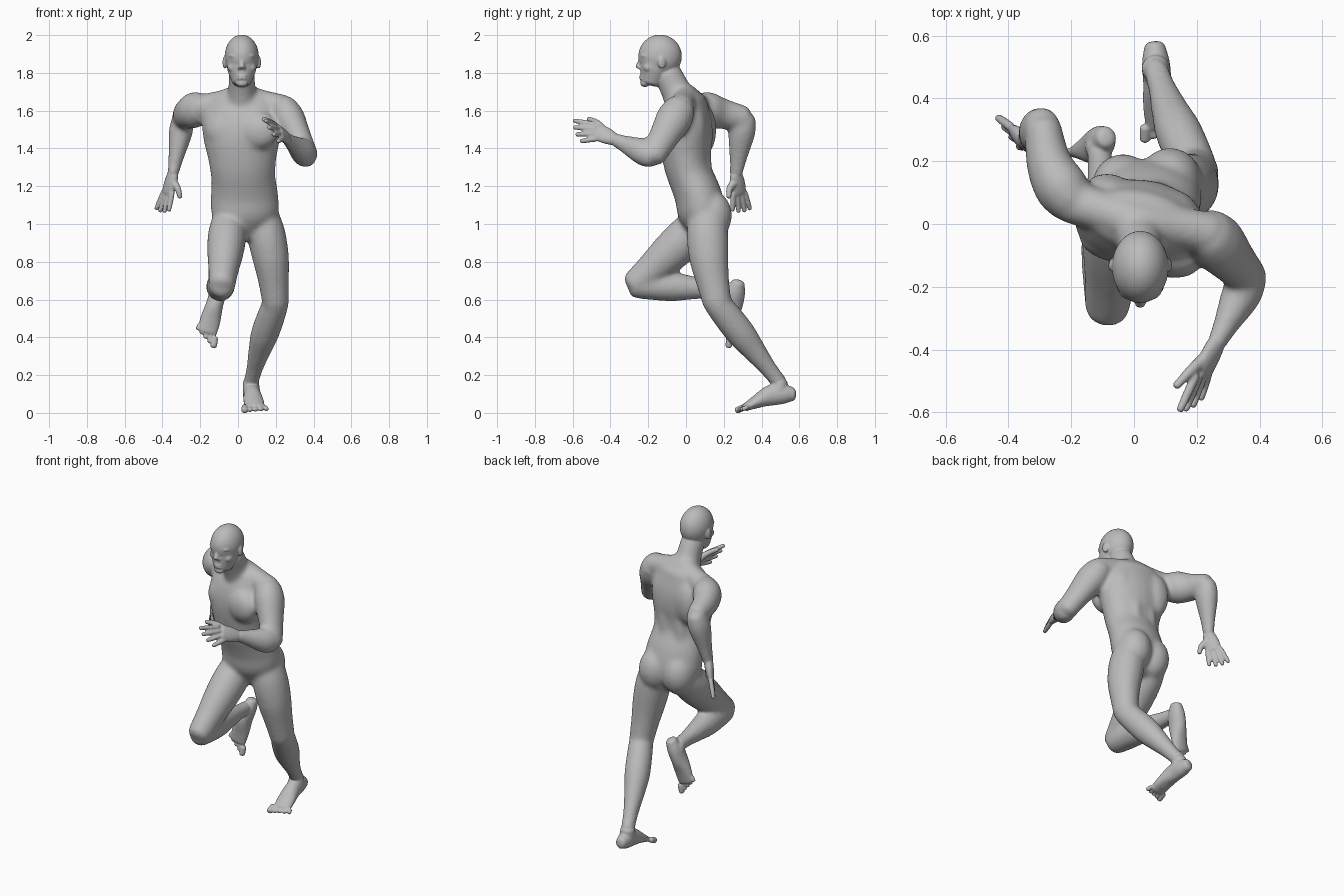
import bpy, bmesh, math
from mathutils import Vector, Matrix

if "Cube" in bpy.data.objects:
    bpy.data.objects.remove(bpy.data.objects["Cube"], do_unlink=True)

GREY = (0.5, 0.5, 0.5, 1)
skin = bpy.data.materials.new("plain grey")
skin.use_nodes = True
skin.diffuse_color = GREY
skin.node_tree.nodes["Principled BSDF"].inputs["Base Color"].default_value = GREY


def sample(values, u):
    """Smooth value at fraction u along evenly spaced numbers or points."""
    last = len(values) - 1
    if last == 0:
        return values[0]
    i = min(int(u * last), last - 1)
    t = u * last - i
    before, start = values[max(i - 1, 0)], values[i]
    end, after = values[i + 1], values[min(i + 2, last)]
    return (start + (end - before) * (t / 2)
            + (before - start * 2.5 + end * 2 - after * 0.5) * t ** 2
            + ((start - end) * 1.5 + (after - before) * 0.5) * t ** 3)


def tube(bm, path, widths, depth=(1,), side=(1, 0, 0), twist=(0,), cap=0.6, segments=24, steps=24):
    """Round-ended tube; depth is the ratio of an oval section's depth to its width."""
    path = [Vector(p) for p in path]
    rings = []

    def add_ring(u, shrink, push):
        centre = sample(path, u)
        along = (sample(path, min(u + 0.02, 1)) - sample(path, max(u - 0.02, 0))).normalized()
        across = Matrix.Rotation(sample(twist, u), 3, 'Z') @ Vector(side)
        across = (across - along * across.dot(along)).normalized()
        other = along.cross(across)
        width = sample(widths, u)
        thick = width * sample(depth, u)
        centre = centre + along * (push * cap * min(width, thick))
        ring = []
        for k in range(segments):
            angle = math.tau * k / segments
            ring.append(bm.verts.new(centre + across * (width * shrink * math.cos(angle))
                                     + other * (thick * shrink * math.sin(angle))))
        rings.append(ring)

    bends = [math.pi / 8 * k for k in (1, 2, 3)]
    for bend in reversed(bends):
        add_ring(0, math.cos(bend), -math.sin(bend))
    for step in range(steps + 1):
        add_ring(step / steps, 1, 0)
    for bend in bends:
        add_ring(1, math.cos(bend), math.sin(bend))
    for low, high in zip(rings, rings[1:]):
        for k in range(segments):
            nxt = (k + 1) % segments
            bm.faces.new((low[k], low[nxt], high[nxt], high[k]))
    bm.faces.new(rings[0][::-1])
    bm.faces.new(rings[-1])


def ball(bm, centre, radii, yaw=0):
    place = Matrix.Translation(centre) @ Matrix.Rotation(yaw, 4, 'Z') @ Matrix.Diagonal((*radii, 1))
    bmesh.ops.create_uvsphere(bm, u_segments=48, v_segments=32, radius=1, matrix=place)


def limb(bm, start, end, widths, depth, bow=(0, 0, 0)):
    """Muscled limb between two joints, bowed at its middle."""
    tube(bm, [start, start.lerp(end, 0.5) + Vector(bow), end], widths, (depth,))


def fuse(bm, voxel, passes):
    """Merge overlapping volumes into one softened surface."""
    mesh = bpy.data.meshes.new("fused")
    bm.to_mesh(mesh)
    bm.free()
    holder = bpy.data.objects.new("fused", mesh)
    bpy.context.collection.objects.link(holder)
    merge = holder.modifiers.new("merge", 'REMESH')
    merge.mode, merge.voxel_size = 'VOXEL', voxel
    soften = holder.modifiers.new("soften", 'SMOOTH')
    soften.factor, soften.iterations = 0.5, passes
    graph = bpy.context.evaluated_depsgraph_get()
    result = bpy.data.meshes.new_from_object(holder.evaluated_get(graph))
    bpy.data.objects.remove(holder, do_unlink=True)
    return result


def hand(bm, wrist, knuckles, tips, across, inward):
    """Palm, four fanned fingers and a thumb; across runs from first to last finger."""
    wrist, knuckles, tips, across = map(Vector, (wrist, knuckles, tips, across))
    tube(bm, [wrist, knuckles], (.036, .046, .046), (.75, .55, .42), across)
    for finger in range(4):
        spread = across * (finger / 3 - 0.5)
        base = knuckles + spread
        reach = (tips + spread * 1.5 - base) * (1.06 if finger in (1, 2) else 0.96)
        tube(bm, [base, base + reach], (.0145, .0145, .012), side=across, segments=12)
    thumb_tip = knuckles.lerp(tips, 0.2) - across * 0.9 + Vector((inward, 0, 0))
    thumb_joint = wrist.lerp(knuckles, 0.7) - across * 0.7 + Vector((inward, 0, 0)) * 0.4
    tube(bm, [wrist.lerp(knuckles, 0.3), thumb_joint, thumb_tip], (.025, .018, .013), segments=12)


def foot(bm, ankle, heel, arch, toe_root, across):
    """Heel-to-ball wedge with five toes; across runs from big to small toe."""
    heel, arch, toe_root, across = map(Vector, (heel, arch, toe_root, across))
    tube(bm, [heel, arch, toe_root], (.034, .044, .046, .054, .053), (1.1, 1.2, 1.2, .65, .4), across)
    tube(bm, [ankle, ankle.lerp(heel, 0.4).lerp(arch, 0.4)], (.043, .046), side=across)
    tube(bm, [ankle, arch, arch.lerp(toe_root, 0.7)], (.038, .042, .03), side=across)
    forward = (toe_root - arch).normalized()
    for toe in range(5):
        base = toe_root + across * (0.108 * (toe / 4 - 0.5))
        size = .018 if toe == 0 else .0125
        tip = base + forward * (.04 - .004 * toe) + across * (.01 * (toe / 4 - 0.5))
        tube(bm, [base, tip], (size, size, size), side=across, segments=12)


# joints of the running pose, as right and left pairs
shoulders = Vector((-.2, .07, 1.615)), Vector((.24, -.03, 1.615))
elbows = Vector((-.29, .305, 1.56)), Vector((.367, -.175, 1.36))
wrists = Vector((-.345, .265, 1.26)), Vector((.26, -.385, 1.45))
hips = Vector((-.05, .09, 1.01)), Vector((.13, .11, 1.04))
knees = Vector((-.085, -.267, .68)), Vector((.2, .165, .58))
ankles = Vector((-.11, .24, .65)), Vector((.068, .495, .16))
arm_bows = (-.02, -.01, 0), (0, 0, 0)
thigh_bows = (0, 0, 0), (.01, -.015, 0)
shin_bows = (0, 0, 0), (-.008, 0, 0)
MID = .02

bulk = bmesh.new()
# torso, turned between hips and shoulders
tube(bulk, [(.04, .09, .95), (.035, .07, 1.13), (.025, .01, 1.3), (MID, 0, 1.48), (MID, .01, 1.65)],
     (.1, .175, .178, .17, .182, .205, .21, .18), (.7, .7, .71, .68, .55), twist=(.12, 0, -.2))
# neck and shoulder slopes
tube(bulk, [(MID, -.01, 1.62), (MID, -.1, 1.8)], (.09, .073, .069), (1.1,))
tube(bulk, [shoulders[0], (-.08, .035, 1.645), (MID, 0, 1.67), (.13, -.01, 1.645), shoulders[1]],
     (.07, .065, .07, .065, .07), side=(0, 0, 1))

for s, shoulder, elbow, wrist, hip, knee, ankle, arm_bow, thigh_bow, shin_bow in zip(
        (-1, 1), shoulders, elbows, wrists, hips, knees, ankles, arm_bows, thigh_bows, shin_bows):
    # chest, shoulder blade, spine and seat muscles
    ball(bulk, (MID + s * .085, -.083 - s * .025, 1.495), (.11, .062, .1), -.2)
    ball(bulk, (MID + s * .1, .065 - s * .025, 1.5), (.085, .07, .14), -.2)
    tube(bulk, [(MID + s * .05, .1, 1.12), (MID + s * .05, .085, 1.42)], (.05, .045))
    ball(bulk, (.04 + s * .075, .128 + s * .01, 1.045), (.1, .105, .13))
    # arms and legs
    limb(bulk, shoulder, elbow, (.075, .086, .076, .066, .06), 1.12, arm_bow)
    limb(bulk, elbow, wrist, (.058, .064, .052, .038, .031), 1.15)
    limb(bulk, hip, knee, (.09, .102, .096, .08, .071), 1.08, thigh_bow)
    limb(bulk, knee, ankle, (.069, .074, .074, .059, .044, .041), 1.05, shin_bow)

bulk_mesh = fuse(bulk, .011, 16)
detail = bmesh.new()
detail.from_mesh(bulk_mesh)
bpy.data.meshes.remove(bulk_mesh)

# skull and jaw
ball(detail, (MID, -.137, 1.888), (.09, .115, .114))
tube(detail, [(MID, -.163, 1.9), (MID, -.166, 1.82), (MID, -.183, 1.752)],
     (.083, .077, .052), (.96, 1.01, 1.15), cap=0.4)
# nose, chin and lips
tube(detail, [(MID, -.23, 1.885), (MID, -.253, 1.832)], (.011, .012, .018), (1.4, .9), segments=12)
ball(detail, (MID, -.218, 1.745), (.032, .024, .02))
for z in (1.77, 1.784):
    ball(detail, (MID, -.232, z), (.028, .016, .008))
# brows, cheekbones, eyes, ears and nostrils
for s in (-1, 1):
    ball(detail, (MID + s * .035, -.217, 1.89), (.036, .025, .014), s * .35)
    ball(detail, (MID + s * .048, -.2, 1.828), (.028, .026, .024), s * .5)
    ball(detail, (MID + s * .035, -.218, 1.863), (.016, .014, .009))
    ball(detail, (MID + s * .09, -.128, 1.855), (.011, .022, .034), s * .25)
    ball(detail, (MID + s * .013, -.243, 1.826), (.01, .011, .008))

# hands and feet, right then left
hand(detail, wrists[0], (-.372, .28, 1.165), (-.4, .293, 1.073), (-.045, .062, .005), .03)
hand(detail, wrists[1], (.218, -.472, 1.49), (.178, -.578, 1.493), (.045, .025, -.073), -.035)
foot(detail, ankles[0], (-.09, .275, .685), (-.125, .245, .57), (-.163, .23, .43), (-.75, 0, .65))
foot(detail, ankles[1], (.066, .563, .1), (.075, .45, .093), (.09, .315, .03), (1, .15, 0))

# one continuous body
body_mesh = fuse(detail, .0055, 4)
body_mesh.materials.clear()
body_mesh.materials.append(skin)
for face in body_mesh.polygons:
    face.use_smooth = True
body_mesh.name = "running_body"
bpy.context.collection.objects.link(bpy.data.objects.new("running_body", body_mesh))
